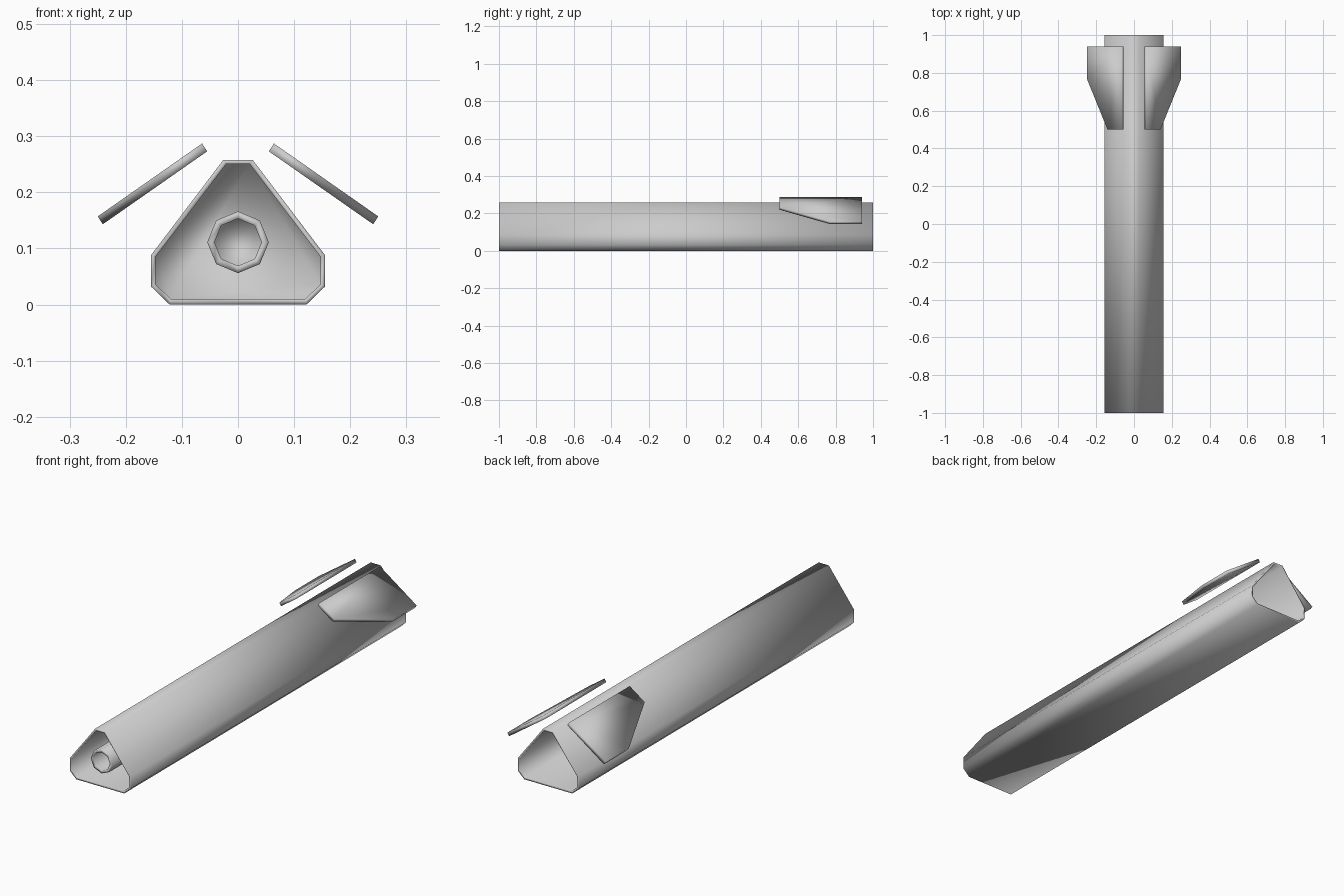
import bpy, bmesh, math

cube = bpy.data.objects.get("Cube")
if cube:
    bpy.data.objects.remove(cube, do_unlink=True)

GREY = (0.6, 0.6, 0.6, 1)
metal = bpy.data.materials.new("plain grey")
metal.use_nodes = True
metal.diffuse_color = GREY
metal.node_tree.nodes["Principled BSDF"].inputs["Base Color"].default_value = GREY


def loft(name, rings):
    """Bridge rings of points in order, cap both ends and shade smooth."""
    bm = bmesh.new()
    loops = [[bm.verts.new(p) for p in ring] for ring in rings]
    for a, b in zip(loops, loops[1:]):
        for i in range(len(a)):
            j = (i + 1) % len(a)
            bm.faces.new((a[i], a[j], b[j], b[i]))
    bm.faces.new(loops[0])
    bm.faces.new(loops[-1])
    bmesh.ops.recalc_face_normals(bm, faces=bm.faces)
    mesh = bpy.data.meshes.new(name)
    bm.to_mesh(mesh)
    bm.free()
    mesh.materials.append(metal)
    mesh.shade_smooth()
    obj = bpy.data.objects.new(name, mesh)
    bpy.context.collection.objects.link(obj)
    return obj


def mirrored(half):
    """Close a right-hand half profile into a symmetric one."""
    return half + [(-x, z) for x, z in reversed(half)]


def at(profile, y):
    return [(x, y, z) for x, z in profile]


def circle(radius, sides=8, height=0.111):
    steps = [2 * math.pi * i / sides for i in range(sides)]
    return [(radius * math.cos(t), height + radius * math.sin(t)) for t in steps]


# Hollow body, open at both ends with a wall inside
outer = mirrored([(0.122, 0), (0.155, 0.032), (0.155, 0.088), (0.026, 0.258)])
inner = mirrored([(0.12, 0.01), (0.147, 0.036), (0.147, 0.085), (0.021, 0.25)])
loft("body", [at(inner, -0.01), at(inner, -1), at(outer, -1),
              at(outer, 1), at(inner, 1), at(inner, 0.01)])

# Eight-sided barrel with a blind bore
loft("barrel", [at(circle(0.042), -0.6), at(circle(0.042), -0.99),
                at(circle(0.055), -0.99), at(circle(0.055), 0)])

# Floating sloped fins: (distance down the slope, y)
plan = [(0, 0.5), (0.41, 0.5), (1, 0.77), (1, 0.94), (0, 0.94)]
for side, name in ((1, "left_fin"), (-1, "right_fin")):
    top = [(side * (0.064 + 0.186 * s), y, 0.287 - 0.13 * s) for s, y in plan]
    under = [(x - side * 0.009, y, z - 0.014) for x, y, z in top]
    loft(name, [top, under])
